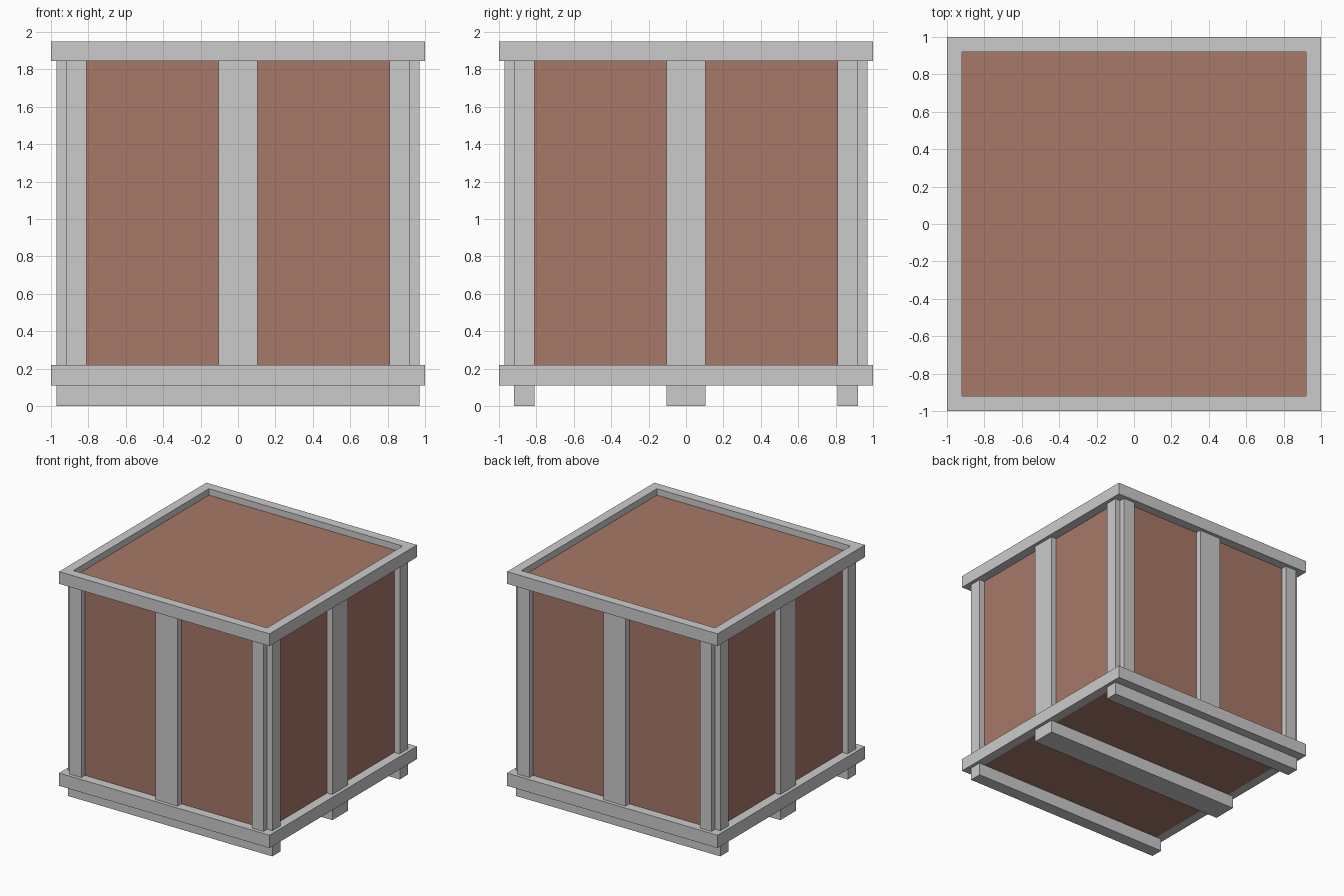
import bpy, bmesh

if "Cube" in bpy.data.objects:
    bpy.data.objects.remove(bpy.data.objects["Cube"])

BODY = 0.92      # half width of the panelled box
POST = 0.97      # outer reach of posts and skids
Z = (0.0, 0.11, 0.22, 1.845, 1.95)

brown = bpy.data.materials.new("brown_panel")
brown.diffuse_color = (0.39, 0.19, 0.14, 1)
brown.use_nodes = True
brown.node_tree.nodes["Principled BSDF"].inputs["Base Color"].default_value = brown.diffuse_color


def finish(name, bm, mat=None):
    bmesh.ops.recalc_face_normals(bm, faces=bm.faces)
    me = bpy.data.meshes.new(name)
    bm.to_mesh(me)
    bm.free()
    ob = bpy.data.objects.new(name, me)
    bpy.context.collection.objects.link(ob)
    if mat:
        me.materials.append(mat)
    return ob


def box(name, x, y, z, mat=None):
    bm = bmesh.new()
    bmesh.ops.create_cube(bm, size=1)
    for v in bm.verts:
        v.co = [r[0] if c < 0 else r[1] for c, r in zip(v.co, (x, y, z))]
    return finish(name, bm, mat)


def frame(name, outer, inner, z0, z1):
    # square ring with a rectangular section
    bm = bmesh.new()
    corners = [(-1, -1), (1, -1), (1, 1), (-1, 1)]
    section = [(outer, z0), (outer, z1), (inner, z1), (inner, z0)]
    v = [[bm.verts.new((cx * r, cy * r, z)) for r, z in section] for cx, cy in corners]
    for i in range(4):
        for j in range(4):
            a, b = v[i], v[(i + 1) % 4]
            k = (j + 1) % 4
            bm.faces.new((a[j], b[j], b[k], a[k]))
    return finish(name, bm)


# panelled box, its lid slightly sunk below the top frame
box("crate_panels", (-BODY, BODY), (-BODY, BODY), (Z[1], 1.895), brown)

# frames
frame("bottom_frame", 1, BODY, Z[1], Z[2])
frame("top_frame", 1, BODY, Z[3], Z[4])

# posts on all four sides, skids underneath
spans = {"left": (-BODY, -0.81), "middle": (-0.105, 0.105), "right": (0.81, BODY)}
sides = {"front": (-POST, -BODY), "back": (BODY, POST)}
flanks = {"left_side": (-POST, -BODY), "right_side": (BODY, POST)}
for pos, span in spans.items():
    for side, depth in sides.items():
        box(f"{side}_{pos}_post", span, depth, (Z[2], Z[3]))
    for side, depth in flanks.items():
        box(f"{side}_{pos}_post", depth, span, (Z[2], Z[3]))
    box(f"{pos}_skid", (-POST, POST), span, (Z[0], Z[1]))
